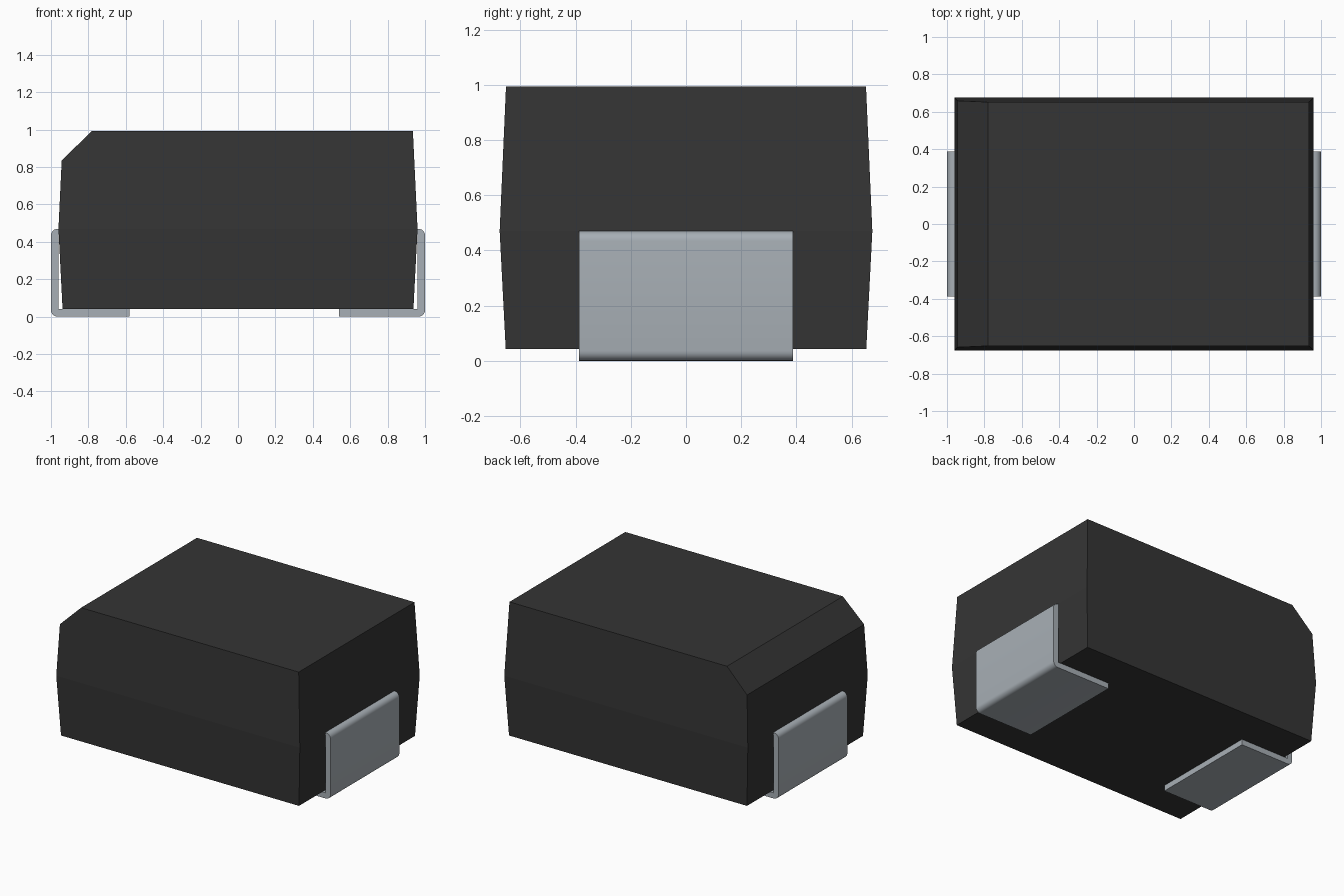
import bpy, bmesh, math
from mathutils import Vector

cube = bpy.data.objects.get("Cube")
if cube:
    bpy.data.objects.remove(cube, do_unlink=True)


def make_material(name, color):
    mat = bpy.data.materials.new(name)
    mat.use_nodes = True
    mat.diffuse_color = color
    mat.node_tree.nodes["Principled BSDF"].inputs["Base Color"].default_value = color
    return mat


def add_object(name, bm, mat):
    bmesh.ops.recalc_face_normals(bm, faces=bm.faces[:])
    mesh = bpy.data.meshes.new(name)
    bm.to_mesh(mesh)
    bm.free()
    mesh.materials.append(mat)
    obj = bpy.data.objects.new(name, mesh)
    bpy.context.collection.objects.link(obj)
    return obj


black = make_material("black moulding", (0.035, 0.035, 0.035, 1))
tin = make_material("tinned metal", (0.39, 0.43, 0.465, 1))

# Moulded body: three stacked rectangles, widest at the parting line
bm = bmesh.new()
rings = []
for hx, hy, z in ((0.938, 0.653, 0.042), (0.96, 0.675, 0.47), (0.935, 0.652, 0.994)):
    rings.append([bm.verts.new((sx * hx, sy * hy, z))
                  for sx, sy in ((-1, -1), (1, -1), (1, 1), (-1, 1))])
bm.faces.new(rings[0][::-1])
bm.faces.new(rings[-1])
for low, high in zip(rings, rings[1:]):
    for i in range(4):
        j = (i + 1) % 4
        bm.faces.new((low[i], low[j], high[j], high[i]))

# Polarity chamfer along the top right edge
p, q = Vector((-0.943, 0, 0.835)), Vector((-0.78, 0, 0.994))
normal = Vector((-(q.z - p.z), 0, q.x - p.x))
cut = bmesh.ops.bisect_plane(bm, geom=bm.verts[:] + bm.edges[:] + bm.faces[:],
                             plane_co=p, plane_no=normal, clear_outer=True)
bmesh.ops.contextual_create(
    bm, geom=[e for e in cut["geom_cut"] if isinstance(e, bmesh.types.BMEdge)])
add_object("body", bm, black)


# Bent metal terminals: an L profile with rounded outer corners
def arc(cx, cz, r, start, steps=6):
    return [(cx + r * math.cos(math.radians(start + 90 * i / steps)),
             cz + r * math.sin(math.radians(start + 90 * i / steps)))
            for i in range(steps + 1)]


def add_terminal(name, side, foot):
    t, r, top, half = 0.04, 0.036, 0.47, 0.388
    profile = [(foot, t), (foot, 0)]
    profile += arc(1 - r, r, r, -90)
    profile += arc(1 - r, top - r, r, 0)
    profile += [(0.957, top), (1 - t, top - 0.02), (1 - t, t)]
    bm = bmesh.new()
    face = bm.faces.new([bm.verts.new((side * x, -half, z)) for x, z in profile])
    ext = bmesh.ops.extrude_face_region(bm, geom=[face])
    bmesh.ops.translate(bm, vec=(0, 2 * half, 0),
                        verts=[v for v in ext["geom"] if isinstance(v, bmesh.types.BMVert)])
    obj = add_object(name, bm, tin)
    bpy.ops.object.select_all(action='DESELECT')
    obj.select_set(True)
    bpy.context.view_layer.objects.active = obj
    bpy.ops.object.shade_smooth_by_angle(angle=math.radians(30))


add_terminal("left_terminal", 1, 0.54)
add_terminal("right_terminal", -1, 0.58)
